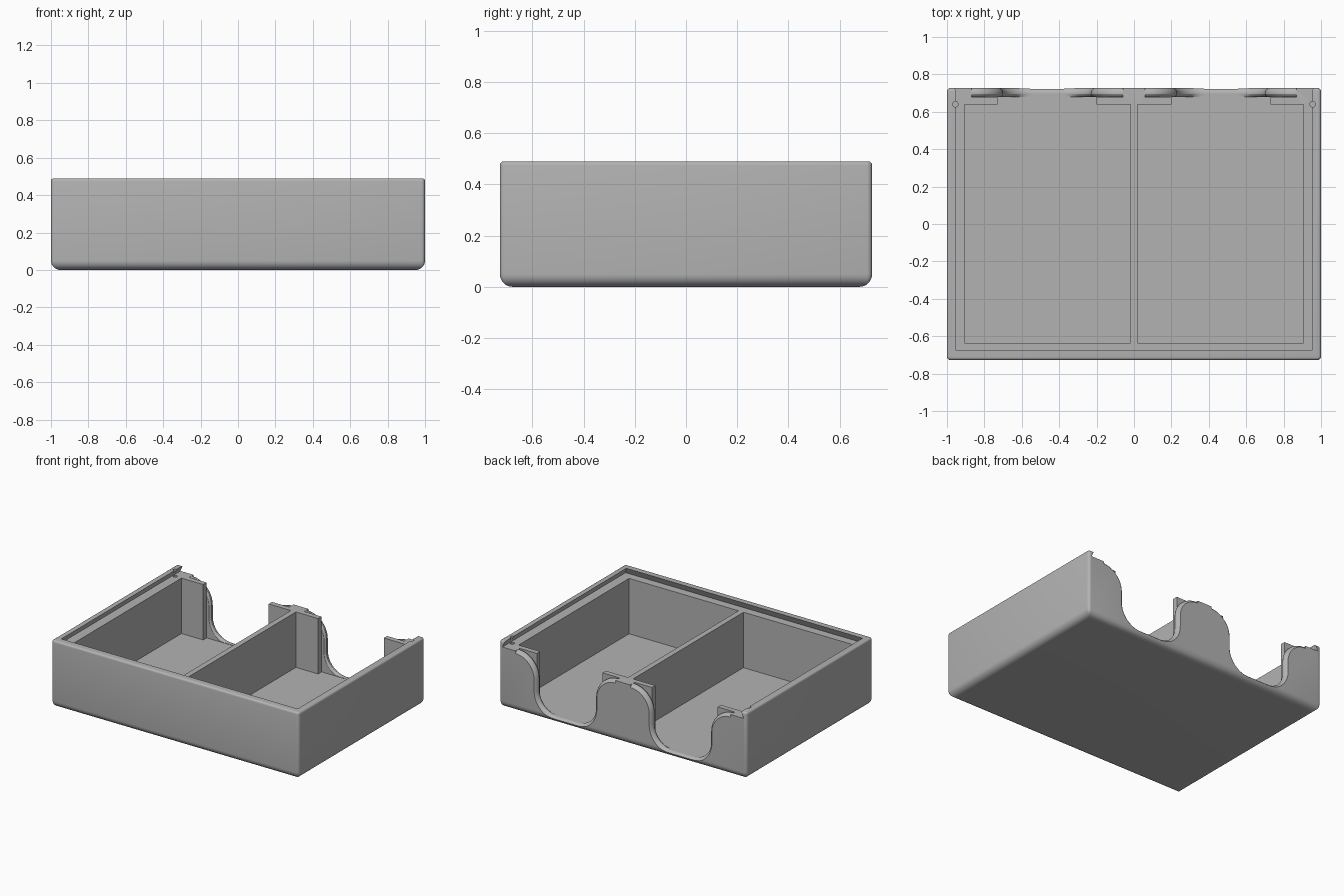
import bpy, bmesh
from math import sin, cos, pi, radians

if "Cube" in bpy.data.objects:
    bpy.data.objects.remove(bpy.data.objects["Cube"], do_unlink=True)

HALF_X, HALF_Y, HEIGHT = 1.0, 0.7275, 0.49
FLOOR, LEDGE = 0.04, 0.445
BAY_X = 0.465                      # centre of each compartment opening

grey = bpy.data.materials.new("plain grey")
grey.use_nodes = True
grey.diffuse_color = (0.45, 0.45, 0.45, 1)
grey.node_tree.nodes["Principled BSDF"].inputs["Base Color"].default_value = (0.45, 0.45, 0.45, 1)


def loft(name, rings):
    """Closed solid through a list of matching point rings."""
    bm = bmesh.new()
    loops = [[bm.verts.new(p) for p in ring] for ring in rings]
    for a, b in zip(loops, loops[1:]):
        for i in range(len(a)):
            j = (i + 1) % len(a)
            bm.faces.new((a[i], a[j], b[j], b[i]))
    bm.faces.new(loops[0][::-1])
    bm.faces.new(loops[-1])
    bmesh.ops.recalc_face_normals(bm, faces=bm.faces)
    mesh = bpy.data.meshes.new(name)
    bm.to_mesh(mesh)
    bm.free()
    mesh.materials.append(grey)
    obj = bpy.data.objects.new(name, mesh)
    bpy.context.collection.objects.link(obj)
    return obj


def arc(cx, cy, r, start, end, n):
    steps = [radians(start + (end - start) * i / n) for i in range(n + 1)]
    return [(cx + r * cos(a), cy + r * sin(a)) for a in steps]


def rounded_ring(inset, z, radius=0.02):
    r = max(radius - inset, 0.004)
    x, y = HALF_X - inset - r, HALF_Y - inset - r
    corners = [(x, y, 0), (-x, y, 90), (-x, -y, 180), (x, -y, 270)]
    return [(px, py, z) for cx, cy, a in corners for px, py in arc(cx, cy, r, a, a + 90, 4)]


def prism(name, outline, z0, z1):
    return loft(name, [[(x, y, z) for x, y in outline] for z in (z0, z1)])


# Outer tray with a soft bottom edge and a small round on the rim
rings = []
for i in range(9):
    a = i / 8 * pi / 2
    rings.append(rounded_ring(0.05 * (1 - sin(a)), 0.05 * (1 - cos(a))))
for i in range(5):
    a = i / 4 * pi / 2
    rings.append(rounded_ring(0.015 * (1 - cos(a)), HEIGHT - 0.015 * (1 - sin(a))))
tray = loft("tray", rings)
cutters = []

# Undercut lid channel, open at the back
channel = []
for z in (LEDGE, HEIGHT, 0.55):
    lean = 0.02 * (z - LEDGE) / (HEIGHT - LEDGE)
    x, y = 0.975 - lean, -0.695 + lean
    channel.append([(-x, y, z), (x, y, z), (x, 0.8, z), (-x, 0.8, z)])
cutters.append(loft("lid_channel_cutter", channel))


def scoop_ring(cx, y, d):
    """Thumb opening outline, grown by d to round the edges of the wall."""
    hw, top_r, low_r, base = 0.235, 0.17, 0.15, FLOOR + 0.002
    half = [(hw + top_r, 0.6)]
    half += arc(hw + top_r, LEDGE - top_r, top_r - d, 90, 180, 12)
    half += arc(hw - low_r, base + low_r, low_r + d, 0, -90, 12)
    if y < 0.7:
        half = [(x, max(z, base)) for x, z in half]
    return [(cx + x, y, z) for x, z in half] + [(cx - x, y, z) for x, z in reversed(half)]


SCOOP = [(0.678, 0.015), (0.684, 0.006), (0.694, 0), (0.704, 0),
         (0.714, 0.004), (0.722, 0.011), (0.73, 0.022), (0.76, 0.03)]

for s in (-1, 1):
    # Compartment, leaving two tabs beside the opening
    outline = [(0.02, -0.635), (0.905, -0.635), (0.905, 0.64), (0.73, 0.64),
               (0.73, 0.68), (0.2, 0.68), (0.2, 0.64), (0.02, 0.64)]
    cutters.append(prism("compartment_cutter", [(s * x, y) for x, y in outline], FLOOR, 0.6))
    # Rounded thumb opening through the back wall
    cutters.append(loft("opening_cutter", [scoop_ring(s * BAY_X, y, d) for y, d in SCOOP]))
    # Small lid catch hole
    cutters.append(prism("catch_cutter", arc(s * 0.955, 0.64, 0.015, 0, 337.5, 15), 0.42, 0.6))

# Carve the tray
bpy.context.view_layer.objects.active = tray
for cutter in cutters:
    cutter.hide_render = True
    mod = tray.modifiers.new(cutter.name, "BOOLEAN")
    mod.operation = "DIFFERENCE"
    mod.solver = "EXACT"
    mod.object = cutter
    bpy.ops.object.modifier_apply(modifier=mod.name)
    bpy.data.objects.remove(cutter, do_unlink=True)

bpy.ops.object.select_all(action="DESELECT")
tray.select_set(True)
bpy.ops.object.shade_smooth_by_angle(angle=radians(30))
